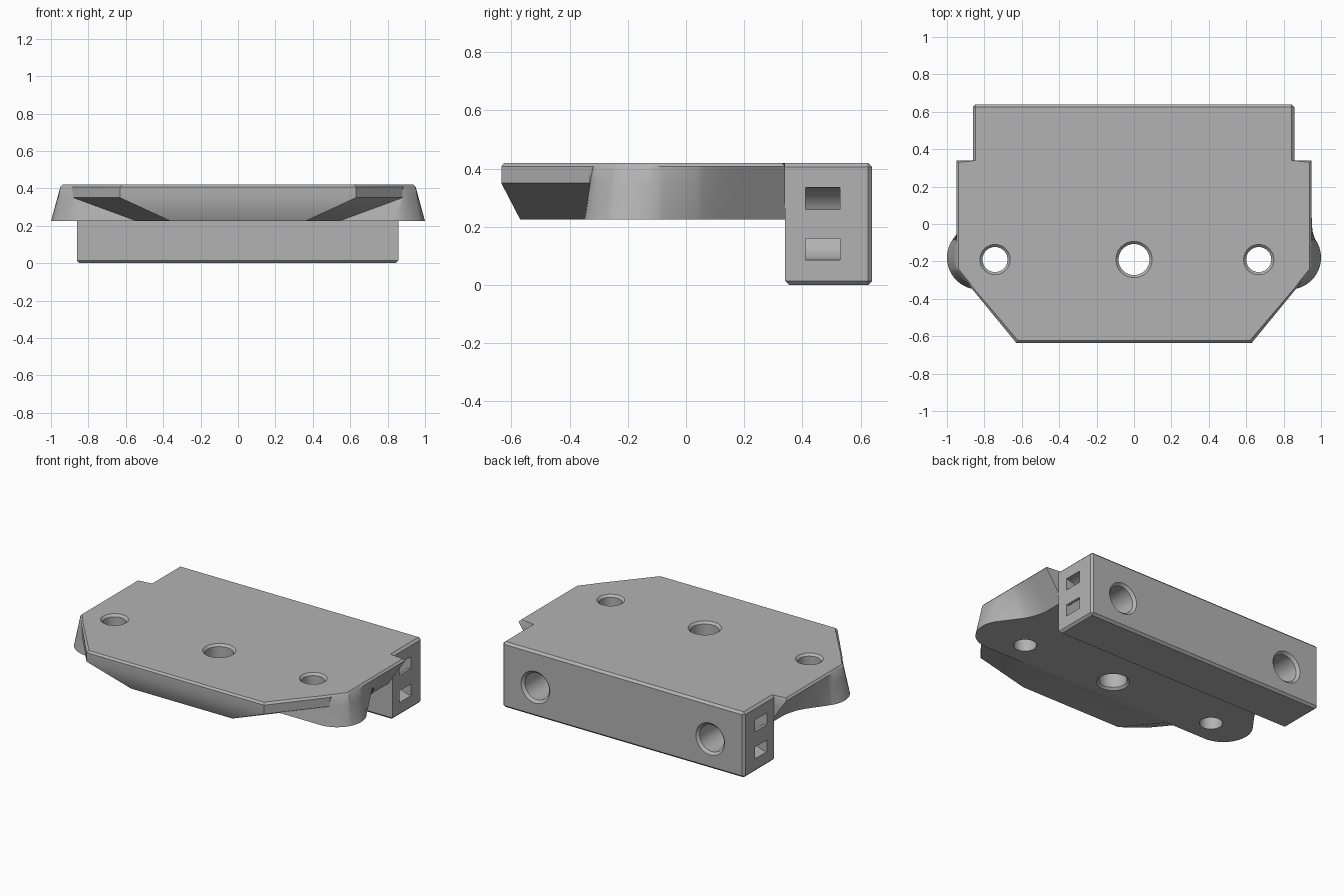
import bpy, bmesh
from math import sin, cos, radians, pi
from mathutils import Matrix, Vector

if "Cube" in bpy.data.objects:
    bpy.data.objects.remove(bpy.data.objects["Cube"])

grey = bpy.data.materials.new("plain grey")
grey.use_nodes = True
GREY = (0.45, 0.45, 0.45, 1)
grey.diffuse_color = GREY
grey.node_tree.nodes["Principled BSDF"].inputs["Base Color"].default_value = GREY

TOP, RIM, LIP, BASE = 0.42, 0.408, 0.35, 0.225
SIDE, REAR, FRONT = 0.95, 0.34, -0.635


def make(name, bm):
    bmesh.ops.recalc_face_normals(bm, faces=bm.faces)
    mesh = bpy.data.meshes.new(name)
    bm.to_mesh(mesh)
    bm.free()
    mesh.materials.append(grey)
    ob = bpy.data.objects.new(name, mesh)
    bpy.context.collection.objects.link(ob)
    return ob


def loft(bm, rings):
    """Skin a stack of equal closed rings and cap both ends."""
    rows = [[bm.verts.new(p) for p in r] for r in rings]
    n = len(rows[0])
    for a, b in zip(rows, rows[1:]):
        for i in range(n):
            j = (i + 1) % n
            bm.faces.new((a[i], a[j], b[j], b[i]))
    bm.faces.new(rows[0])
    bm.faces.new(rows[-1])


def arc(cx, cy, r, a0, a1, steps):
    angles = [radians(a0 + (a1 - a0) * i / steps) for i in range(steps + 1)]
    return [(cx + r * cos(a), cy + r * sin(a)) for a in angles]


def round_cutter(name, steps, place):
    """Turned hole cutter: steps are (radius, height) pairs."""
    bm = bmesh.new()
    loft(bm, [[(r * cos(2 * pi * i / 48), r * sin(2 * pi * i / 48), h)
               for i in range(48)] for r, h in steps])
    bm.transform(place)
    return make(name, bm)


def cut(ob, cutters):
    for c in cutters:
        mod = ob.modifiers.new(c.name, "BOOLEAN")
        mod.operation = "DIFFERENCE"
        mod.solver = "EXACT"
        mod.object = c
        c.hide_render = True
        c.hide_set(True)


def smooth(ob):
    """Apply the cuts, then shade smooth with sharp edges kept."""
    bpy.ops.object.select_all(action="DESELECT")
    ob.select_set(True)
    bpy.context.view_layer.objects.active = ob
    for m in list(ob.modifiers):
        bpy.ops.object.modifier_apply(modifier=m.name)
    bpy.ops.object.shade_smooth_by_angle(angle=radians(30))


# Plate with flared round ears: half outlines at the base and at the rim
ear = arc(0.83, -0.18, 0.17, -90, 35, 24) + arc(1.126, 0.212, 0.3, 215, 180, 10)


def rim_point(p):
    """Place on the plate edge above a point of the ear outline."""
    y = p[1] if p[1] > -0.1 else -0.1 + (p[1] + 0.1) * 0.88
    return (SIDE - max(0, -0.24 - y) * 0.81, y)


low = [(0.36, -0.57), (0.54, -0.35)] + ear + [(0.826, REAR), (0.8, REAR)]
high = [(0.63, FRONT), (0.88, -0.33)] + [rim_point(p) for p in ear]
high += [(SIDE, REAR), (0.856, REAR)]
t = (LIP - BASE) / (RIM - BASE)
lip = [h if i < 2 else (l[0] + (h[0] - l[0]) * t, l[1] + (h[1] - l[1]) * t)
       for i, (l, h) in enumerate(zip(low, high))]
crown = [(x - 0.011, max(y, FRONT + 0.011)) for x, y in high]
crown[-2] = (SIDE - 0.011, REAR - 0.011)


def ring(half, z):
    return [(x, y, z) for x, y in half] + [(-x, y, z) for x, y in reversed(half)]


bm = bmesh.new()
loft(bm, [ring(low, BASE), ring(lip, LIP), ring(high, RIM), ring(crown, TOP)])
plate = make("mounting_plate", bm)

# Countersunk bolt holes through the plate
cutters = []
for name, x, r in (("right", -0.743, 0.067), ("left", 0.667, 0.067), ("middle", 0, 0.083)):
    w = r + 0.014
    steps = [(w, 0.1), (w, BASE), (r, BASE + 0.014), (r, TOP - 0.014), (w, TOP), (w, 0.5)]
    if name != "middle":
        steps = [(r, 0.1)] + steps[3:]
    cutters.append(round_cutter(name + "_bolt_cutter", steps, Matrix.Translation((x, -0.19, 0))))
cut(plate, cutters)
smooth(plate)

# Rear bar, chamfered everywhere except where it meets the plate
bm = bmesh.new()
bmesh.ops.create_cube(bm, size=1)
bmesh.ops.scale(bm, vec=(1.718, 0.3, TOP), verts=bm.verts)
bmesh.ops.translate(bm, vec=(-0.002, 0.49, TOP / 2), verts=bm.verts)


def chamfered(e):
    a, b = e.verts
    mid = (a.co + b.co) / 2
    front_edge = mid.y < 0.35
    return not (front_edge and mid.z > 0.1)


bmesh.ops.bevel(bm, geom=[e for e in bm.edges if chamfered(e)], offset=0.014,
                segments=1, affect="EDGES")
bar = make("rear_bar", bm)

cutters = []
for name, s in (("right", -1), ("left", 1)):
    # Blind round socket in the back
    place = Matrix.Translation((s * 0.62, 0.64, 0.19)) @ Matrix.Rotation(-pi / 2, 4, "X")
    steps = [(0.086, -0.22), (0.086, -0.016), (0.102, 0), (0.102, 0.05)]
    cutters.append(round_cutter(name + "_socket_cutter", steps, place))
    # Curved strap channel joining the two slots in the end
    bm = bmesh.new()
    rows = []
    for i in range(41):
        a = 2 * pi * i / 40
        rows.append([(s * 0.859 + r * cos(a), y, 0.21 + r * sin(a))
                     for r, y in ((0.05, 0.41), (0.125, 0.41), (0.125, 0.53), (0.05, 0.53))])
    rows = [[bm.verts.new(p) for p in r] for r in rows[:-1]]
    for i in range(40):
        a, b = rows[i], rows[(i + 1) % 40]
        for k in range(4):
            m = (k + 1) % 4
            bm.faces.new((a[k], a[m], b[m], b[k]))
    cutters.append(make(name + "_strap_cutter", bm))
cut(bar, cutters)
smooth(bar)

# The cuts are applied, so the cutters can go
for c in [o for o in bpy.data.objects if o.name.endswith("_cutter")]:
    bpy.data.objects.remove(c)
